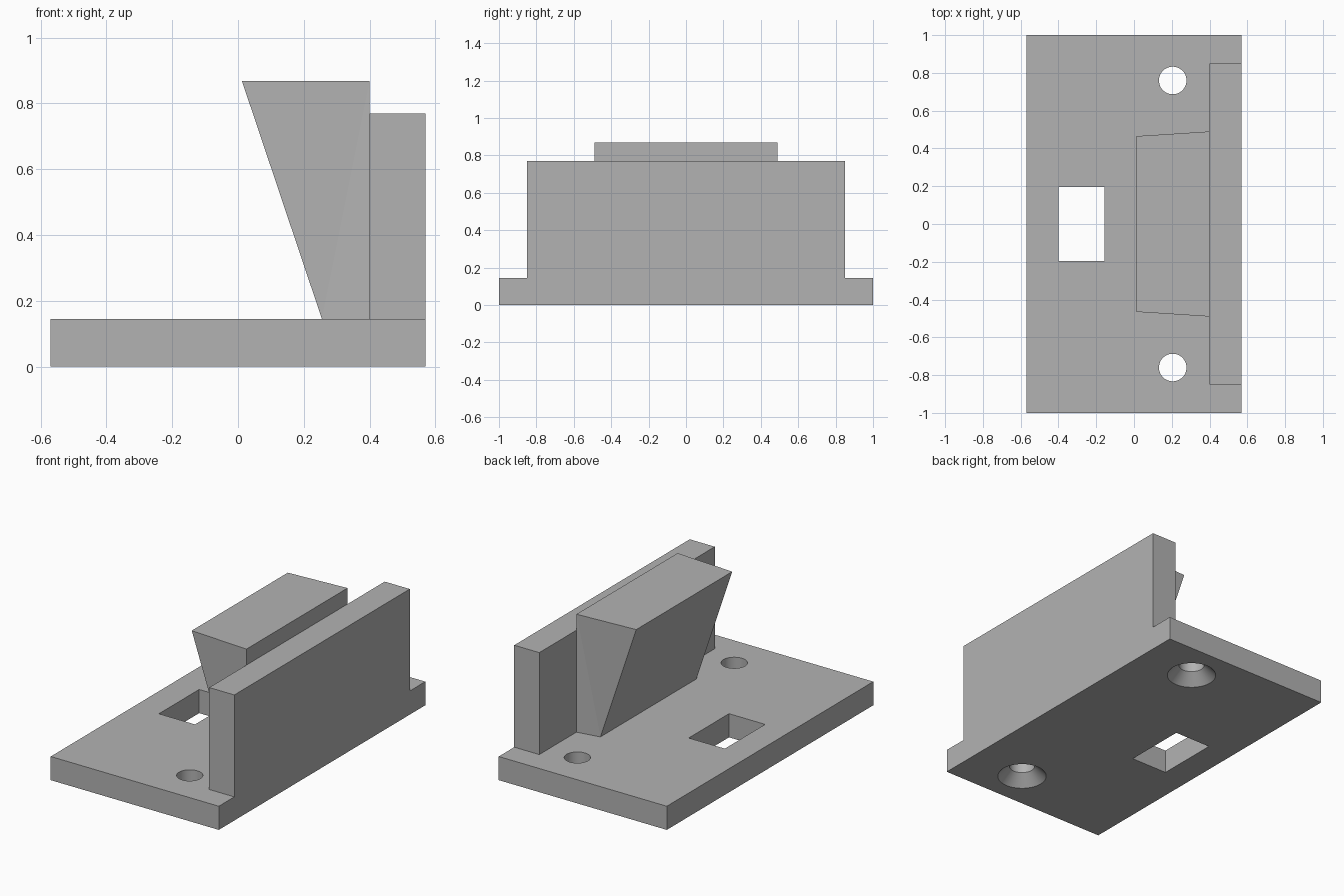
import bpy, bmesh, math

if "Cube" in bpy.data.objects:
    bpy.data.objects.remove(bpy.data.objects["Cube"])

grey = bpy.data.materials.new("plain_grey")
grey.diffuse_color = (0.45, 0.45, 0.45, 1)
grey.use_nodes = True
grey.node_tree.nodes["Principled BSDF"].inputs["Base Color"].default_value = grey.diffuse_color


def make(name, verts, faces):
    mesh = bpy.data.meshes.new(name)
    mesh.from_pydata(verts, [], faces)
    bm = bmesh.new()
    bm.from_mesh(mesh)
    bmesh.ops.recalc_face_normals(bm, faces=bm.faces)
    bm.to_mesh(mesh)
    bm.free()
    mesh.materials.append(grey)
    obj = bpy.data.objects.new(name, mesh)
    bpy.context.collection.objects.link(obj)
    return obj


def box(name, x0, x1, y, z0, z1):
    """Box symmetric about y = 0."""
    verts = [(a, b, c) for c in (z0, z1) for a, b in
             ((x0, -y), (x1, -y), (x1, y), (x0, y))]
    faces = [(3, 2, 1, 0), (4, 5, 6, 7)]
    faces += [(i, (i + 1) % 4, 4 + (i + 1) % 4, 4 + i) for i in range(4)]
    return make(name, verts, faces)


def turned(name, x, y, profile, n=48):
    """Solid of revolution from (radius, height) pairs."""
    verts = [(x + r * math.cos(math.tau * i / n), y + r * math.sin(math.tau * i / n), z)
             for r, z in profile for i in range(n)]
    rings = len(profile)
    faces = [(k * n + i, k * n + (i + 1) % n, (k + 1) * n + (i + 1) % n, (k + 1) * n + i)
             for k in range(rings - 1) for i in range(n)]
    faces += [tuple(range(n)), tuple(range((rings - 1) * n, rings * n))]
    return make(name, verts, faces)


def cut(target, cutter):
    bpy.context.view_layer.objects.active = target
    mod = target.modifiers.new("cut", 'BOOLEAN')
    mod.operation = 'DIFFERENCE'
    mod.solver = 'EXACT'
    mod.object = cutter
    bpy.ops.object.modifier_apply(modifier=mod.name)
    bpy.data.objects.remove(cutter)


T = 0.145  # base thickness

# Base plate with a rectangular window and two screw holes countersunk from below
base = box("base_plate", -0.57, 0.57, 1.0, 0, T)
cut(base, box("window_cutter", -0.40, -0.155, 0.195, -0.1, T + 0.1))
for side in (-1, 1):
    cut(base, turned("screw_hole_cutter", 0.205, side * 0.76,
                     [(0.16, -0.02), (0.073, 0.066), (0.073, T + 0.1)]))
bpy.ops.object.select_all(action='DESELECT')
base.select_set(True)
bpy.context.view_layer.objects.active = base
bpy.ops.object.shade_smooth_by_angle(angle=math.radians(30))

# Upright wall along the edge
box("upright_wall", 0.40, 0.57, 0.85, T, 0.77)

# Overhanging wedge against the wall; its twisted sides fold along a diagonal
corners = [(0.255, 0.465, T), (0.40, 0.49, T), (0.40, 0.49, 0.868), (0.012, 0.465, 0.868)]
verts = [(x, s * y, z) for s in (-1, 1) for x, y, z in corners]
faces = [(i, (i + 1) % 4, 4 + (i + 1) % 4, 4 + i) for i in range(4)]
faces += [(0, 1, 2), (0, 2, 3), (4, 5, 6), (4, 6, 7)]
make("overhanging_wedge", verts, faces)
